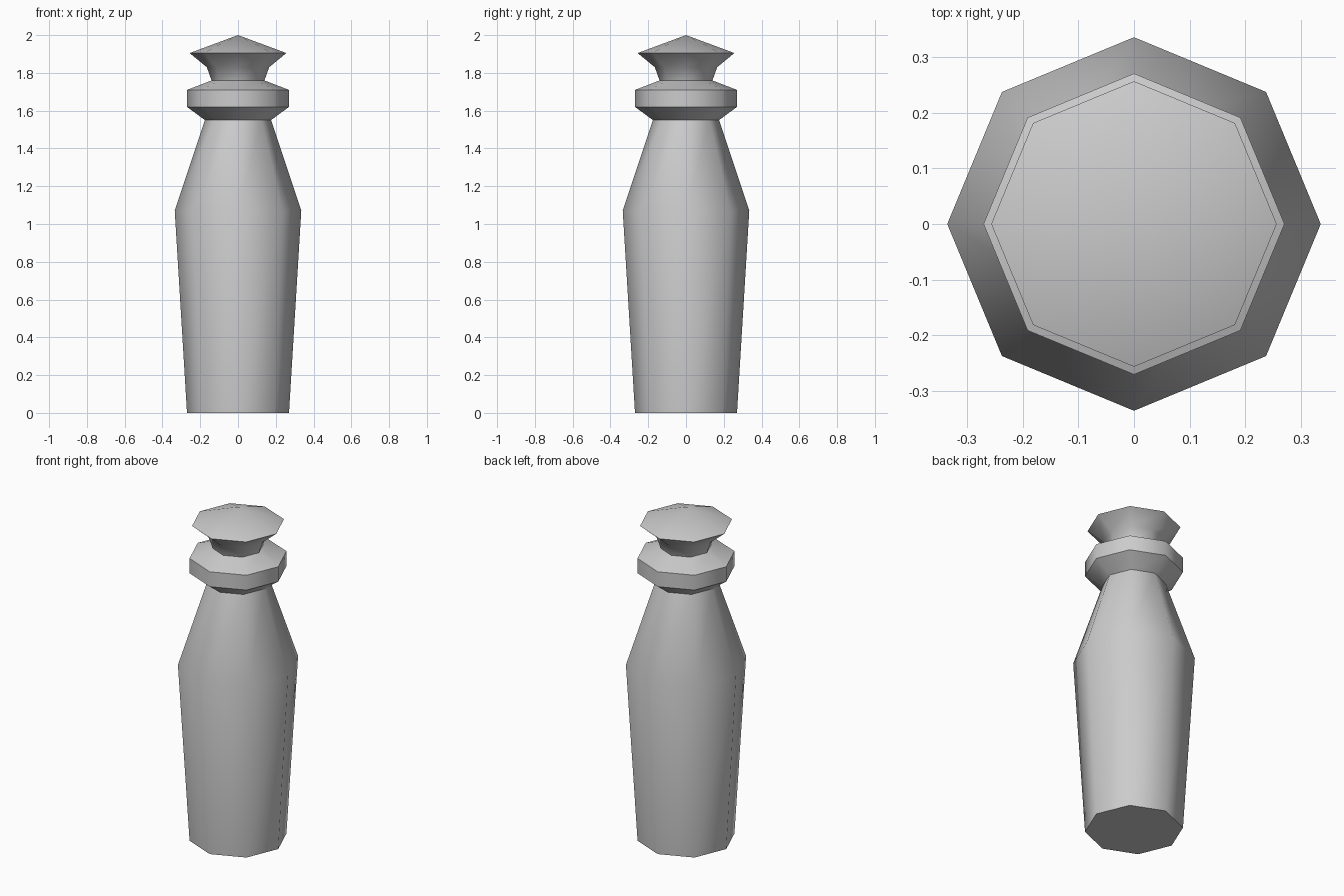
import bpy, bmesh, math

cube = bpy.data.objects.get("Cube")
if cube:
    bpy.data.objects.remove(cube, do_unlink=True)

SIDES = 8

grey = bpy.data.materials.new("plain_grey")
grey.use_nodes = True
colour = (0.6, 0.6, 0.6, 1)
grey.diffuse_color = colour
grey.node_tree.nodes["Principled BSDF"].inputs["Base Color"].default_value = colour


def lathe(name, profile):
    """Turn a (radius, height) profile into an eight-sided solid."""
    bm = bmesh.new()
    rings = []
    for r, z in profile:
        if r == 0:
            rings.append([bm.verts.new((0, 0, z))] * SIDES)
        else:
            angles = [math.tau * i / SIDES for i in range(SIDES)]
            rings.append([bm.verts.new((r * math.cos(a), r * math.sin(a), z)) for a in angles])
    for low, high in zip(rings, rings[1:]):
        for i in range(SIDES):
            j = (i + 1) % SIDES
            corners = dict.fromkeys((low[i], low[j], high[j], high[i]))
            bm.faces.new(list(corners))
    # Close the flat base
    bm.faces.new(rings[0][::-1])
    bmesh.ops.recalc_face_normals(bm, faces=bm.faces)
    mesh = bpy.data.meshes.new(name)
    bm.to_mesh(mesh)
    bm.free()
    mesh.materials.append(grey)
    obj = bpy.data.objects.new(name, mesh)
    bpy.context.collection.objects.link(obj)
    bpy.ops.object.select_all(action='DESELECT')
    obj.select_set(True)
    bpy.context.view_layer.objects.active = obj
    bpy.ops.object.shade_smooth_by_angle(angle=math.radians(47))
    return obj


# Tapered body, shoulder, collar, neck and pointed cap in one continuous turning
lathe("turned_post", [
    (0.27, 0), (0.335, 1.07),       # body
    (0.175, 1.55),                  # shoulder
    (0.27, 1.62), (0.27, 1.71),     # collar
    (0.14, 1.76), (0.165, 1.83),    # neck
    (0.256, 1.905), (0, 2),         # cap
])
